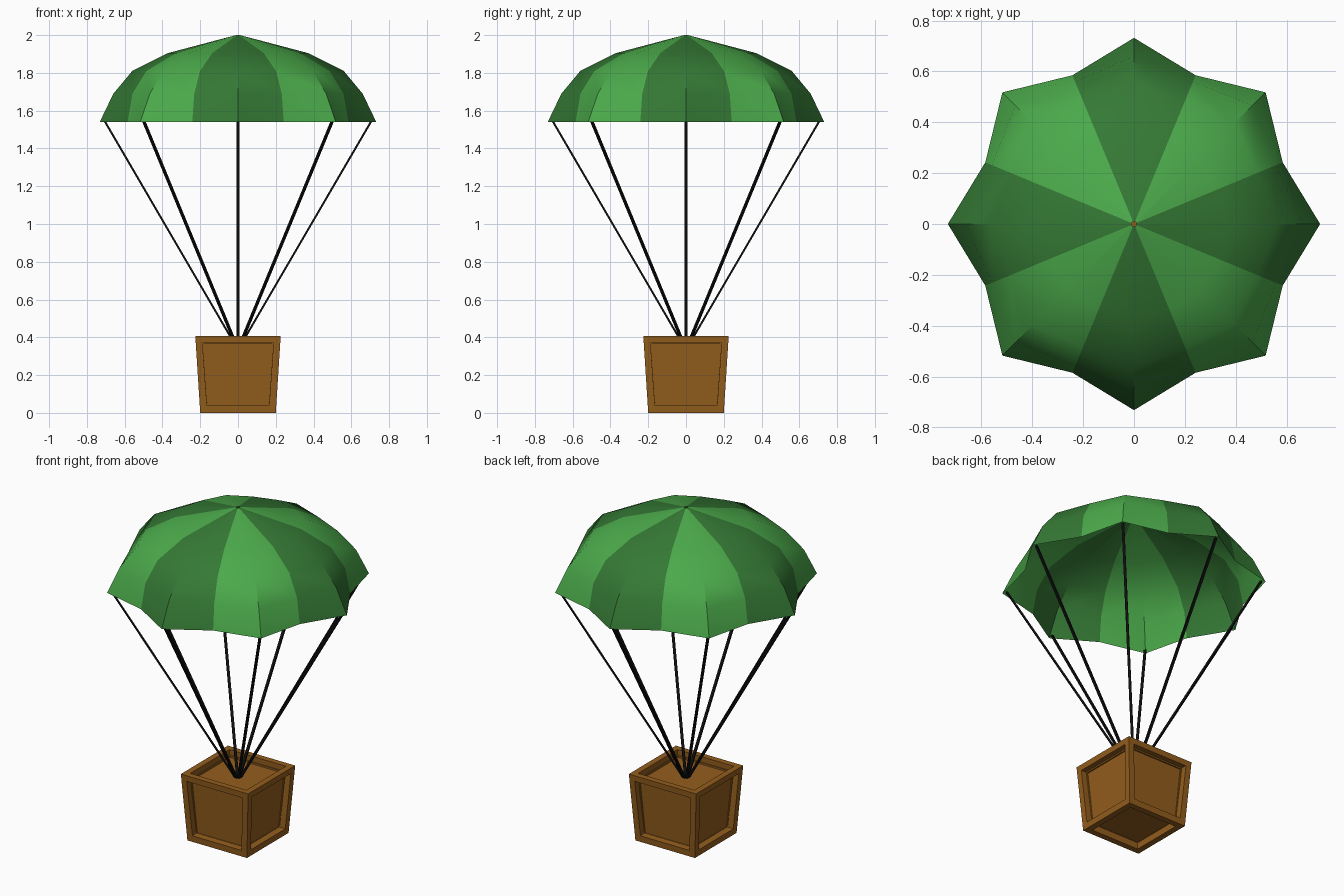
import bpy, bmesh, math
from mathutils import Vector

if "Cube" in bpy.data.objects:
    bpy.data.objects.remove(bpy.data.objects["Cube"])

def material(name, rgb):
    m = bpy.data.materials.new(name)
    m.diffuse_color = (*rgb, 1)
    m.use_nodes = True
    m.node_tree.nodes["Principled BSDF"].inputs["Base Color"].default_value = m.diffuse_color
    return m

light = material("light_green", (0.07, 0.40, 0.07))
dark = material("dark_green", (0.035, 0.19, 0.035))
wood = material("wood", (0.29, 0.11, 0.012))
black = material("cord", (0.005, 0.005, 0.005))

def finish(bm, name, mats):
    bmesh.ops.recalc_face_normals(bm, faces=bm.faces)
    me = bpy.data.meshes.new(name)
    bm.to_mesh(me)
    bm.free()
    ob = bpy.data.objects.new(name, me)
    bpy.context.collection.objects.link(ob)
    for m in mats:
        me.materials.append(m)
    return ob

# Canopy: 16 spokes alternating tip / valley, (z, tip radius, valley radius) per ring
rings = [(2.0, 0.01, 0.01), (1.905, 0.37, 0.355), (1.81, 0.56, 0.525),
         (1.69, 0.66, 0.605), (1.54, 0.732, 0.633)]
bm = bmesh.new()
grid = []
for z, tip, valley in rings:
    row = []
    for i in range(16):
        r, a = (valley if i % 2 else tip), i * math.pi / 8
        row.append(bm.verts.new((r * math.cos(a), r * math.sin(a), z)))
    grid.append(row)
for upper, lower in zip(grid, grid[1:]):
    for i in range(16):
        j = (i + 1) % 16
        f = bm.faces.new((upper[i], lower[i], lower[j], upper[j]))
        f.material_index = ((i + 1) // 2) % 2    # panels are centred on the tips
canopy = finish(bm, "canopy", [dark, light])
bpy.context.view_layer.objects.active = canopy
canopy.select_set(True)
bpy.ops.object.shade_smooth_by_angle(angle=math.radians(30))

# Crate: tapered box with a recessed panel on every side
bm = bmesh.new()
bmesh.ops.create_cube(bm, size=1)
for v in bm.verts:
    half = 0.226 if v.co.z > 0 else 0.2
    v.co = Vector((math.copysign(half, v.co.x), math.copysign(half, v.co.y),
                   0.406 if v.co.z > 0 else 0))
bmesh.ops.recalc_face_normals(bm, faces=bm.faces)
bmesh.ops.inset_individual(bm, faces=bm.faces[:], thickness=0.052)
panels = [f for f in bm.faces if all(len(e.link_faces) == 2 for e in f.edges)
          and f.calc_area() > 0.06]
for f in panels:
    n = f.normal.copy()
    ex = bmesh.ops.extrude_discrete_faces(bm, faces=[f])["faces"][0]
    bmesh.ops.translate(bm, verts=ex.verts[:], vec=-n * 0.042)
finish(bm, "crate", [wood])

# Cords: thin square bars from each canopy tip into the crate's top recess
for i in range(8):
    a = i * math.pi / 4
    out, side = Vector((math.cos(a), math.sin(a), 0)), Vector((-math.sin(a), math.cos(a), 0))
    bm = bmesh.new()
    ends = []
    for r, z in ((0.015, 0.36), (0.706, 1.545)):
        c = out * r + Vector((0, 0, z))
        ends.append([bm.verts.new(c + out * u * 0.006 + side * w * 0.0075)
                     for u, w in ((-1, -1), (1, -1), (1, 1), (-1, 1))])
    for k in range(4):
        n = (k + 1) % 4
        bm.faces.new((ends[0][k], ends[0][n], ends[1][n], ends[1][k]))
    bm.faces.new(ends[0])
    bm.faces.new(ends[1])
    finish(bm, f"cord_{i + 1}", [black])
